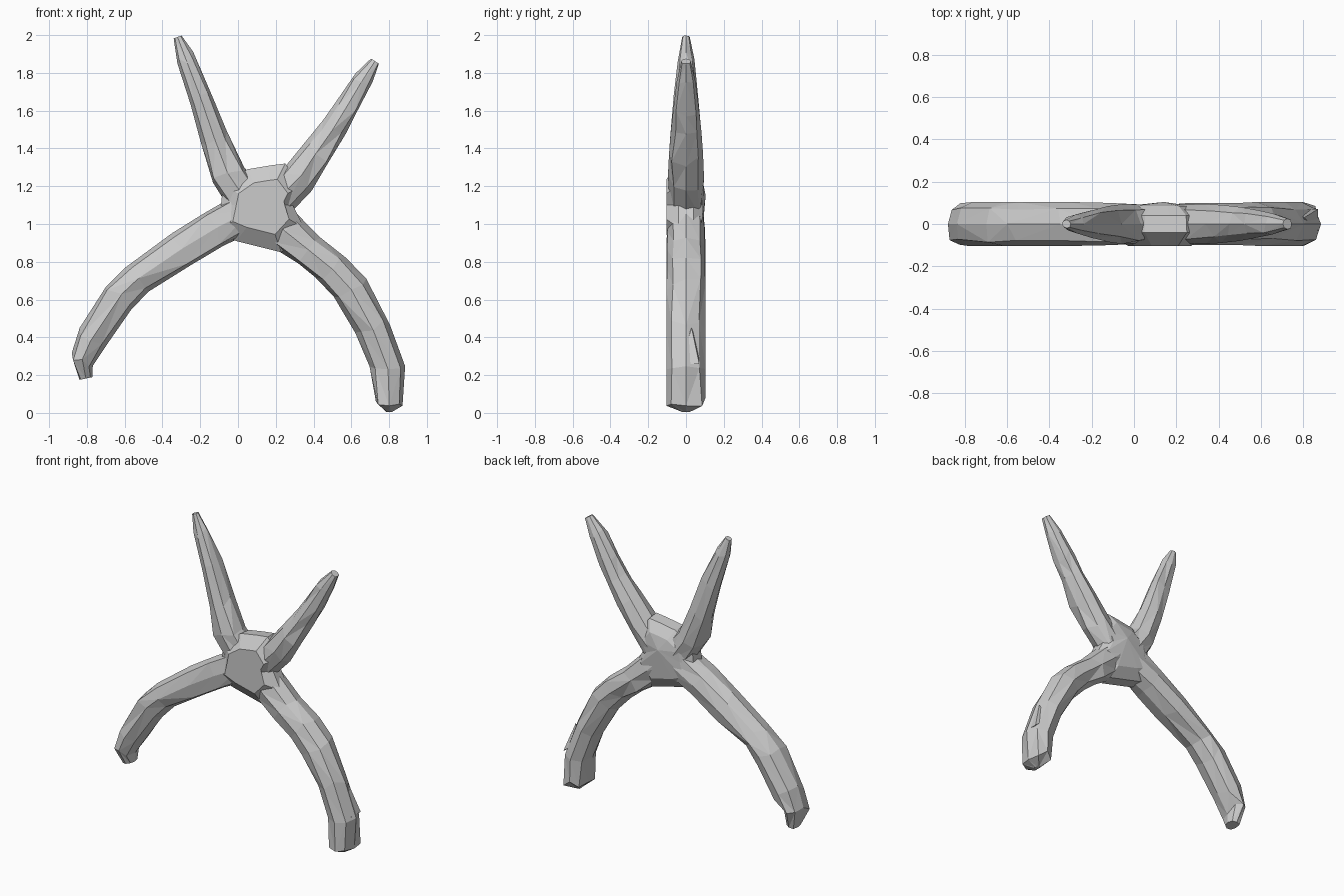
import bpy, bmesh, math, random
from mathutils import Vector

cube = bpy.data.objects.get("Cube")
if cube:
    bpy.data.objects.remove(cube)
rng = random.Random(7)

grey = bpy.data.materials.new("plain grey")
grey.use_nodes = True
grey.diffuse_color = (0.6, 0.6, 0.6, 1)
grey.node_tree.nodes["Principled BSDF"].inputs["Base Color"].default_value = (0.6, 0.6, 0.6, 1)


def finish(bm, name):
    bmesh.ops.triangulate(bm, faces=bm.faces)
    bmesh.ops.recalc_face_normals(bm, faces=bm.faces)
    mesh = bpy.data.meshes.new(name)
    bm.to_mesh(mesh)
    bm.free()
    mesh.materials.append(grey)
    obj = bpy.data.objects.new(name, mesh)
    bpy.context.collection.objects.link(obj)
    return obj


def skin(bm, rings):
    for a, b in zip(rings, rings[1:]):
        n = len(a)
        for i in range(n):
            j = (i + 1) % n
            # alternate the diagonal for an irregular chipped surface
            if rng.random() < 0.5:
                bm.faces.new((a[i], a[j], b[j]))
                bm.faces.new((a[i], b[j], b[i]))
            else:
                bm.faces.new((a[i], a[j], b[i]))
                bm.faces.new((a[j], b[j], b[i]))


def limb(name, stations, sides=8):
    """Chipped tube through (x, z, half width, half depth) stations."""
    bm = bmesh.new()
    pts = [Vector((s[0], 0, s[1])) for s in stations]
    rings = []
    for k, (x, z, w, d) in enumerate(stations):
        along = (pts[min(k + 1, len(pts) - 1)] - pts[max(k - 1, 0)]).normalized()
        across = Vector((along.z, 0, -along.x))
        ring = []
        for i in range(sides):
            t = math.tau * i / sides
            c, s = math.cos(t), math.sin(t)
            # diagonal corners vary, the silhouette corners stay put
            r = 1 if i % 2 == 0 else rng.uniform(0.92, 1.2)
            slide = rng.uniform(-0.03, 0.03) if 0 < k < len(pts) - 1 else 0
            ring.append(bm.verts.new(pts[k] + across * c * w * r
                                     + Vector((0, s * d * r, 0)) + along * slide))
        rings.append(ring)
    skin(bm, rings)
    bm.faces.new(rings[0])
    bm.faces.new(rings[-1])
    return finish(bm, name)


# Upper arms taper to narrow tips
limb("upper_right_arm", [(-.32, 1.99, .022, .02), (-.275, 1.87, .05, .045),
                         (-.195, 1.66, .062, .065), (-.12, 1.44, .075, .085),
                         (-.05, 1.26, .092, .095), (.06, 1.1, .1, .09)])
limb("upper_left_arm", [(.725, 1.862, .025, .025), (.655, 1.755, .05, .05),
                        (.575, 1.62, .062, .065), (.495, 1.49, .07, .08),
                        (.41, 1.37, .083, .09), (.32, 1.24, .095, .095),
                        (.18, 1.1, .1, .09)])

# Lower legs keep their thickness and curve downwards
limb("lower_right_leg", [(-.805, .182, .035, .05), (-.825, .28, .06, .098),
                         (-.775, .39, .085, .104), (-.63, .61, .09, .104),
                         (-.53, .71, .088, .104), (-.31, .86, .098, .104),
                         (-.13, .97, .1, .1), (.08, 1.08, .11, .09)])
limb("lower_left_leg", [(.80, .005, .015, .02), (.80, .06, .07, .104),
                        (.79, .25, .092, .104), (.715, .44, .092, .104),
                        (.595, .66, .098, .104), (.49, .77, .093, .1),
                        (.365, .87, .09, .1), (.23, .98, .11, .098),
                        (.1, 1.12, .1, .08)])

# Central hub: flat front, shallow pointed back
outline = [(.05, 1.29), (.17, 1.31), (.25, 1.32), (.34, 1.2), (.29, 1.1),
           (.35, .98), (.23, .85), (-.01, .91), (-.13, .96), (-.09, 1.1), (-.08, 1.2)]
centre = (.14, 1.1)
bm = bmesh.new()
layers = [(-.104, .62), (-.04, 1), (.04, .97), (.085, .66)]
rings = [[bm.verts.new((centre[0] + (x - centre[0]) * s, y, centre[1] + (z - centre[1]) * s))
          for x, z in outline] for y, s in layers]
skin(bm, rings)
bm.faces.new(rings[0])
peak = bm.verts.new((centre[0], .104, centre[1] + .05))
for i, v in enumerate(rings[-1]):
    bm.faces.new((v, rings[-1][(i + 1) % len(outline)], peak))
finish(bm, "central_hub")

# Small chipped fin on the outer side of the left leg
bm = bmesh.new()
base = [bm.verts.new(p) for p in ((.79, -.05, .3), (.87, -.03, .26), (.87, .07, .26), (.77, .07, .34))]
tip = bm.verts.new((.805, .03, .45))
bm.faces.new(base)
for i in range(4):
    bm.faces.new((base[i], base[(i + 1) % 4], tip))
finish(bm, "leg_fin")
